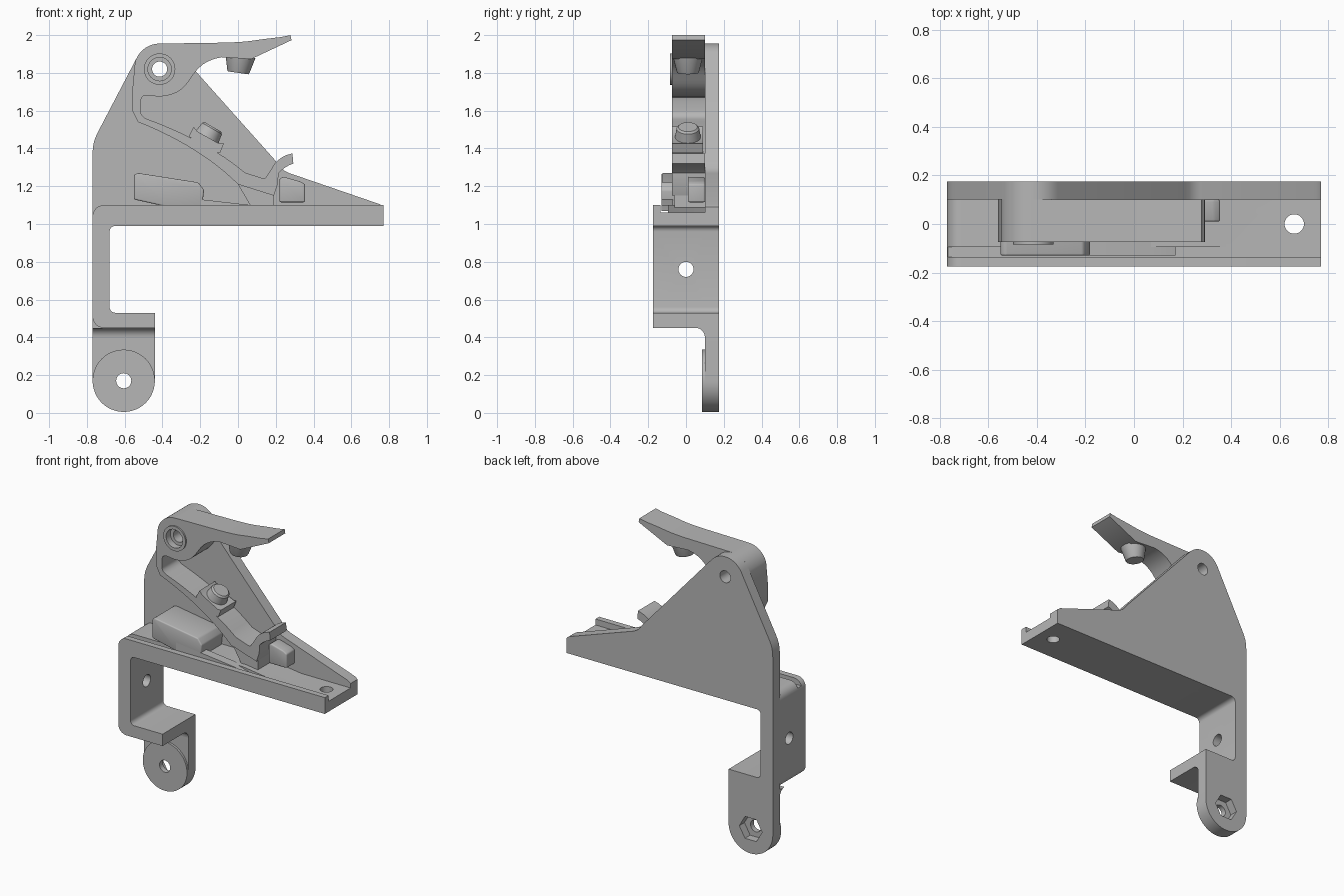
import bpy, bmesh
from math import cos, sin, radians
from mathutils import Vector, Matrix
from mathutils.geometry import interpolate_bezier

if "Cube" in bpy.data.objects:
    bpy.data.objects.remove(bpy.data.objects["Cube"])

grey = bpy.data.materials.new("plain grey")
grey.use_nodes = True
grey.diffuse_color = (0.47, 0.47, 0.47, 1)
grey.node_tree.nodes["Principled BSDF"].inputs["Base Color"].default_value = (0.47, 0.47, 0.47, 1)


def arc(cx, cy, r, a0, a1, n=12):
    angles = [radians(a0 + (a1 - a0) * i / n) for i in range(n + 1)]
    return [(cx + r * cos(a), cy + r * sin(a)) for a in angles]


def curve(a, b, c, d, n=14):
    pts = interpolate_bezier(*[Vector((*p, 0)) for p in (a, b, c, d)], n)
    return [(p.x, p.y) for p in pts]


def prism(name, pts, lo, hi, axis="y", bevel=0):
    """Extrude a closed 2D outline along one axis."""
    place = {"x": lambda p, t: (t, p[0], p[1]),
             "y": lambda p, t: (p[0], t, p[1]),
             "z": lambda p, t: (p[0], p[1], t)}[axis]
    bm = bmesh.new()
    face = bm.faces.new([bm.verts.new(place(p, lo)) for p in pts])
    grown = bmesh.ops.extrude_face_region(bm, geom=[face])["geom"]
    shift = Vector(place((0, 0), hi - lo))
    bmesh.ops.translate(bm, vec=shift, verts=[v for v in grown if isinstance(v, bmesh.types.BMVert)])
    bmesh.ops.recalc_face_normals(bm, faces=bm.faces)
    if bevel:
        bmesh.ops.bevel(bm, geom=bm.edges[:], offset=bevel, segments=3, profile=0.5, affect="EDGES")
    mesh = bpy.data.meshes.new(name)
    bm.to_mesh(mesh)
    bm.free()
    mesh.materials.append(grey)
    ob = bpy.data.objects.new(name, mesh)
    bpy.context.collection.objects.link(ob)
    return ob


def cut(ob, *cutters):
    for cutter in cutters:
        mod = ob.modifiers.new("cut", "BOOLEAN")
        mod.operation, mod.solver, mod.object = "DIFFERENCE", "EXACT", cutter
        cutter.hide_render = True
        bpy.context.view_layer.objects.active = ob
        bpy.ops.object.modifier_apply(modifier=mod.name)
        bpy.data.objects.remove(cutter)


def hole(cx, cy, r, lo, hi, axis="y", sides=32):
    return prism("hole_cutter", arc(cx, cy, r, 0, 360 - 360 / sides, sides - 1), lo, hi, axis)


def peg(name, profile, location, tilt):
    """Turn a radius/height profile about a tilted axis."""
    bm = bmesh.new()
    verts = [bm.verts.new((r, 0, h)) for r, h in profile]
    edges = [bm.edges.new(pair) for pair in zip(verts, verts[1:])]
    bmesh.ops.spin(bm, geom=verts + edges, axis=(0, 0, 1), cent=(0, 0, 0),
                   angle=radians(360), steps=32)
    bmesh.ops.remove_doubles(bm, verts=bm.verts, dist=0.0005)
    bmesh.ops.recalc_face_normals(bm, faces=bm.faces)
    bm.transform(Matrix.Translation(location) @ Matrix.Rotation(radians(tilt), 4, "Y"))
    mesh = bpy.data.meshes.new(name)
    bm.to_mesh(mesh)
    bm.free()
    mesh.materials.append(grey)
    ob = bpy.data.objects.new(name, mesh)
    bpy.context.collection.objects.link(ob)
    return ob


BACK, FACE, FRONT = 0.175, 0.10, -0.175
PX, PZ = -0.415, 1.82          # lever pivot
EX, EZ = -0.605, 0.17          # lower eye

# Back plate with the hanging eye
plate = prism("back_plate", arc(EX, EZ, 0.165, 180, 360, 24) + [(-0.44, 0.53)]
              + arc(-0.65, 0.56, 0.03, 270, 180, 5) + arc(-0.65, 0.96, 0.03, 180, 90, 5)
              + [(0.77, 0.99), (0.77, 1.09), (0.75, 1.105)]
              + curve((0.27, 1.27), (0.235, 1.28), (0.22, 1.31), (0.19, 1.345), 5)
              + arc(PX, PZ, 0.135, 41, 152, 16)
              + curve((-0.745, 1.48), (-0.765, 1.44), (-0.77, 1.41), (-0.77, 1.36), 6),
              FACE, BACK)
eye = prism("eye_boss", arc(EX, EZ, 0.165, 0, 352.5, 47), 0.085, FACE)
cut(plate, hole(PX, PZ, 0.04, 0, 0.3), hole(EX, EZ, 0.04, 0, 0.3),
    hole(EX, EZ, 0.085, 0.12, 0.3, sides=6))
cut(eye, hole(EX, EZ, 0.04, 0, 0.3))

# Bracket: shelf, wall and lower flange, with a groove and sunken floor on the shelf
bracket = prism("bracket", arc(-0.71, 0.51, 0.06, 180, 270, 8) + [(-0.44, 0.45), (-0.44, 0.53)]
                + arc(-0.65, 0.56, 0.03, 270, 180, 5) + arc(-0.65, 0.96, 0.03, 180, 90, 5)
                + [(0.77, 0.99), (0.77, 1.10)] + arc(-0.71, 1.04, 0.06, 90, 180, 8),
                FRONT, FACE)
cut(bracket,
    prism("groove_cutter", [(-0.135, 1.06), (-0.095, 1.06), (-0.095, 1.3), (-0.135, 1.3)], -1, 1, "x"),
    prism("floor_cutter", [(0.1, 1.10), (0.4, 1.06), (1, 1.06), (1, 1.3), (0.1, 1.3)], -0.096, 0.2),
    hole(0.66, 0, 0.04, 0.9, 1.2, "z"),
    hole(0, 0.76, 0.04, -0.9, -0.6, "x"))
prism("leg_fillet", [(FACE, 0.45)] + arc(0.05, 0.40, 0.05, 0, 90, 8), -0.77, -0.44, "x")

# Lever: handle, pivot head, flexing arm and hooked jaw in one outline
lever = prism("lever", arc(PX, PZ, 0.135, 90, 165, 12) + [(-0.56, 1.70), (-0.56, 1.60)]
              + curve((-0.53, 1.54), (-0.35, 1.47), (-0.15, 1.36), (0, 1.21))
              + [(0.19, 1.15), (0.21, 1.21)]
              + curve((0.215, 1.27), (0.235, 1.29), (0.26, 1.31), (0.293, 1.32), 5)
              + curve((0.288, 1.374), (0.22, 1.36), (0.19, 1.32), (0.177, 1.29), 7)
              + curve((0.15, 1.25), (0.145, 1.24), (0.14, 1.24), (0.13, 1.242), 4)
              + curve((0.035, 1.273), (-0.10, 1.39), (-0.30, 1.49), (-0.48, 1.555))
              + curve((-0.495, 1.563), (-0.515, 1.575), (-0.515, 1.59), (-0.515, 1.60), 4)
              + curve((-0.515, 1.65), (-0.515, 1.70), (-0.46, 1.675), (-0.42, 1.675), 7)
              + curve((-0.39, 1.677), (-0.22, 1.70), (-0.28, 1.85), (-0.087, 1.883))
              + [(0.07, 1.873), (0.283, 1.973), (0.278, 2.0), (0.23, 1.99)]
              + curve((0.12, 1.977), (0.05, 1.965), (0, 1.962), (-0.08, 1.96), 6),
              -0.075, FACE)
ring = prism("pivot_ring", arc(PX, PZ, 0.083, 0, 352.5, 47), -0.085, -0.05)
cut(lever, hole(PX, PZ, 0.062, -0.2, -0.04), hole(PX, PZ, 0.04, -0.2, 0.3))
cut(ring, hole(PX, PZ, 0.062, -0.2, 0.1))
prism("jaw_foot", [(0, 1.21), (0.07, 1.09), (0.19, 1.07), (0.19, 1.15)], -0.06, FACE)

# Clamping pegs: one under the handle, one on the arm with its seat
peg("handle_peg", [(0, -0.03), (0.055, -0.03), (0.06, -0.02), (0.08, 0.06), (0, 0.06)],
    (0.005, 0.01, 1.83), 8)
peg("arm_peg", [(0, -0.06), (0.075, -0.06), (0.06, 0.035), (0.05, 0.045), (0, 0.045)],
    (-0.155, 0.01, 1.475), 30)
prism("arm_peg_seat", [(-0.26, 1.465), (-0.235, 1.515), (-0.215, 1.49), (-0.10, 1.425),
                       (-0.075, 1.425), (-0.095, 1.375), (-0.17, 1.39)], -0.075, 0.09)

# Release box with its tapering strip, and the stop block by the jaw
box = prism("release_box", [(-0.55, 1.13), (-0.37, 1.09), (-0.19, 1.09), (-0.18, 1.18),
                            (-0.21, 1.22), (-0.53, 1.27), (-0.55, 1.26)], -0.13, FACE, bevel=0.008)
prism("release_strip", [(-0.37, 1.07), (0.17, 1.07), (0.07, 1.10), (-0.37, 1.15)], -0.13, -0.07)
prism("stop_block", [(0.22, 1.115), (0.355, 1.115), (0.355, 1.21), (0.33, 1.225),
                     (0.24, 1.25), (0.22, 1.24)], 0.01, FACE, bevel=0.008)

# Soft shading on curves, crisp corners
for ob in bpy.context.collection.objects:
    if ob.type == "MESH":
        bpy.ops.object.select_all(action="DESELECT")
        ob.select_set(True)
        bpy.context.view_layer.objects.active = ob
        bpy.ops.object.shade_smooth_by_angle(angle=radians(30))
